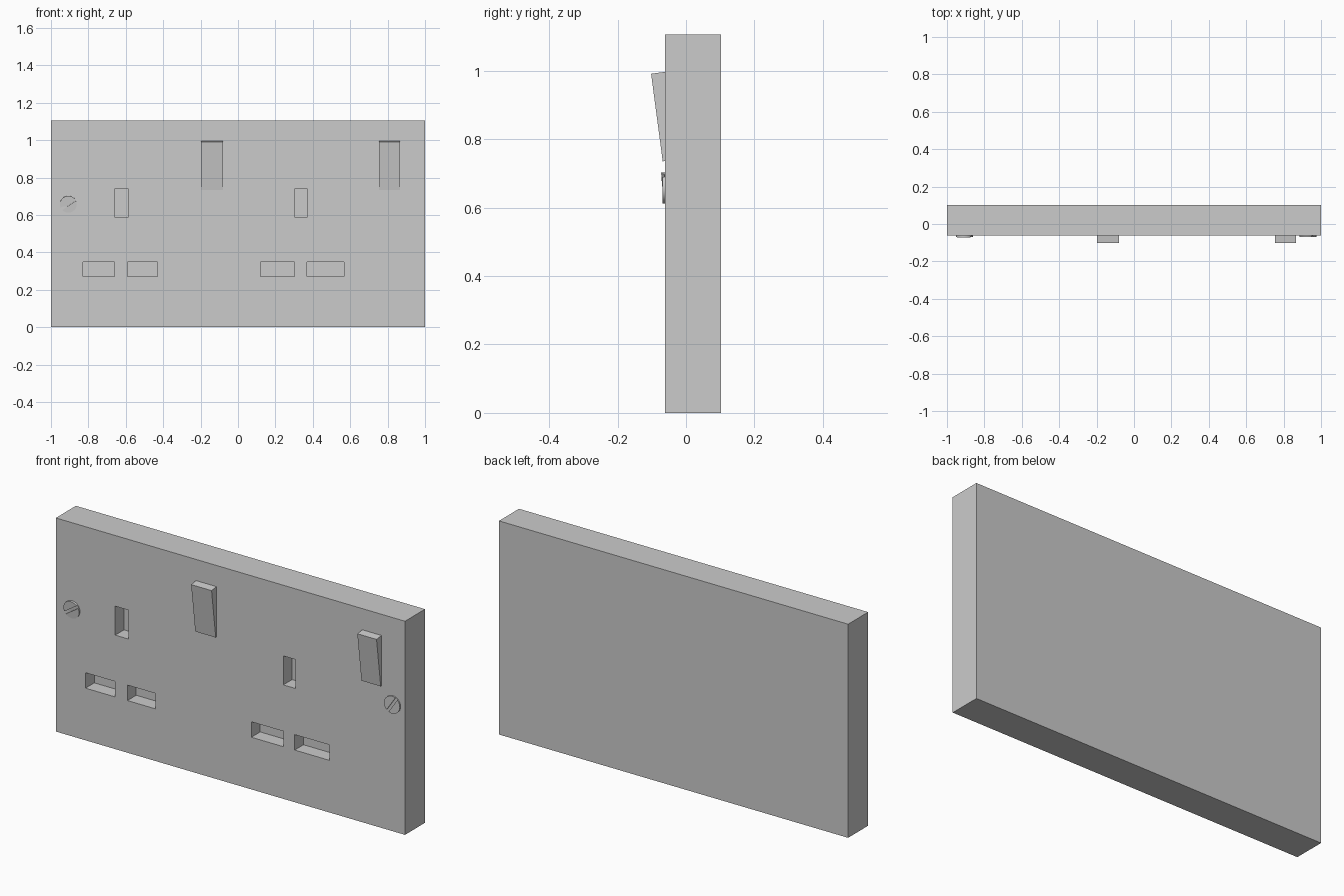
import bpy, bmesh
from math import radians
from mathutils import Matrix, Vector

if "Cube" in bpy.data.objects:
    bpy.data.objects.remove(bpy.data.objects["Cube"])

FACE = -0.062  # front face of the plate


def add_object(name, bm):
    mesh = bpy.data.meshes.new(name)
    bmesh.ops.recalc_face_normals(bm, faces=bm.faces)
    bm.to_mesh(mesh)
    bm.free()
    obj = bpy.data.objects.new(name, mesh)
    bpy.context.collection.objects.link(obj)
    return obj


def add_box(bm, x0, x1, y0, y1, z0, z1):
    centre = Vector((x0 + x1, y0 + y1, z0 + z1)) / 2
    size = Matrix.Diagonal((x1 - x0, y1 - y0, z1 - z0, 1))
    bmesh.ops.create_cube(bm, size=1, matrix=Matrix.Translation(centre) @ size)


def cut(obj, cutter):
    mod = obj.modifiers.new("cut", 'BOOLEAN')
    mod.operation, mod.solver, mod.object = 'DIFFERENCE', 'EXACT', cutter
    bpy.context.view_layer.objects.active = obj
    bpy.ops.object.modifier_apply(modifier=mod.name)
    bpy.data.objects.remove(cutter)


# Face plate
bm = bmesh.new()
add_box(bm, -1, 1, FACE, 0.102, 0, 1.106)
plate = add_object("face_plate", bm)

# Pin holes: one upright and two flat per outlet
holes = [(-0.66, -0.585, 0.59, 0.74), (0.303, 0.372, 0.59, 0.74),
         (-0.83, -0.66, 0.27, 0.35), (-0.59, -0.43, 0.27, 0.35),
         (0.12, 0.303, 0.27, 0.35), (0.368, 0.567, 0.27, 0.35)]
bm = bmesh.new()
for x0, x1, z0, z1 in holes:
    add_box(bm, x0, x1, FACE - 0.05, FACE + 0.072, z0, z1)
cut(plate, add_object("hole_cutter", bm))


# Rocker switches, tipped forward at the top
def switch(name, x0, x1):
    profile = [(-0.05, 0.998), (-0.102, 0.991), (-0.068, 0.735), (-0.05, 0.738)]
    bm = bmesh.new()
    face = bm.faces.new([bm.verts.new((x0, y, z)) for y, z in profile])
    ext = bmesh.ops.extrude_face_region(bm, geom=[face])
    bmesh.ops.translate(bm, vec=(x1 - x0, 0, 0),
                        verts=[v for v in ext["geom"] if isinstance(v, bmesh.types.BMVert)])
    add_object(name, bm)


switch("left_switch", -0.197, -0.08)
switch("right_switch", 0.755, 0.865)


# Slotted screws, each slightly tilted
def screw(name, x, slot_angle, tilt):
    place = Matrix.Translation((x, FACE - 0.007, 0.657)) @ Matrix.Rotation(radians(tilt), 4, 'X')
    bm = bmesh.new()
    bmesh.ops.create_cone(bm, cap_ends=True, segments=32, radius1=0.045, radius2=0.045, depth=0.02,
                          matrix=place @ Matrix.Translation((0, 0.01, 0)) @ Matrix.Rotation(radians(90), 4, 'X'))
    head = add_object(name, bm)
    bm = bmesh.new()
    add_box(bm, -0.1, 0.1, -0.02, 0.006, -0.007, 0.007)
    bm.transform(place @ Matrix.Rotation(radians(-slot_angle), 4, 'Y'))
    cut(head, add_object("slot_cutter", bm))
    bpy.ops.object.select_all(action='DESELECT')
    head.select_set(True)
    bpy.ops.object.shade_smooth_by_angle(angle=radians(30))


screw("left_screw", -0.907, 34, 5)
screw("right_screw", 0.93, 56, 0)
